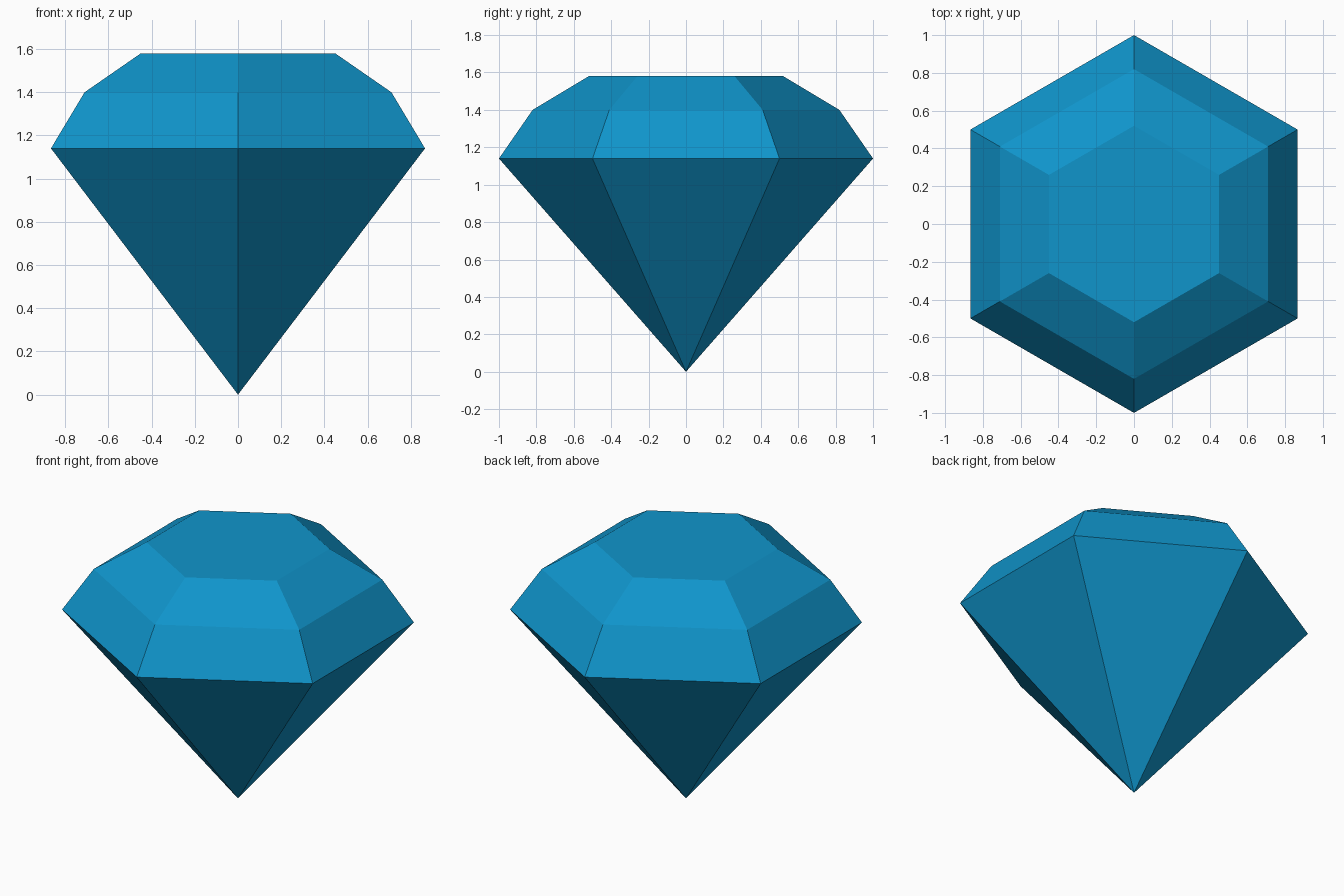
import bpy
import bmesh
from math import cos, sin, pi

cube = bpy.data.objects.get("Cube")
if cube:
    bpy.data.objects.remove(cube, do_unlink=True)

SIDES = 6
# Radius and height of each ring, from the widest edge up to the flat top
RINGS = [(1.0, 1.14), (0.82, 1.40), (0.52, 1.58)]

# Blue gem material
blue = bpy.data.materials.new("gem blue")
blue.use_nodes = True
colour = (0.005, 0.30, 0.60, 1)
blue.diffuse_color = colour
blue.node_tree.nodes["Principled BSDF"].inputs["Base Color"].default_value = colour

bm = bmesh.new()


def ring(radius, z):
    """Hexagonal ring with one corner facing the front."""
    angles = [2 * pi * i / SIDES - pi / 2 for i in range(SIDES)]
    return [bm.verts.new((radius * cos(a), radius * sin(a), z)) for a in angles]


tip = bm.verts.new((0, 0, 0))
rings = [ring(r, z) for r, z in RINGS]

for i in range(SIDES):
    j = (i + 1) % SIDES
    # Lower pointed facets
    bm.faces.new((tip, rings[0][j], rings[0][i]))
    # Sloping crown facets
    for low, high in zip(rings, rings[1:]):
        bm.faces.new((low[i], low[j], high[j], high[i]))

# Flat table on top
bm.faces.new(rings[-1])
bmesh.ops.recalc_face_normals(bm, faces=bm.faces)

mesh = bpy.data.meshes.new("gem")
bm.to_mesh(mesh)
bm.free()
mesh.materials.append(blue)
gem = bpy.data.objects.new("gem", mesh)
bpy.context.collection.objects.link(gem)
